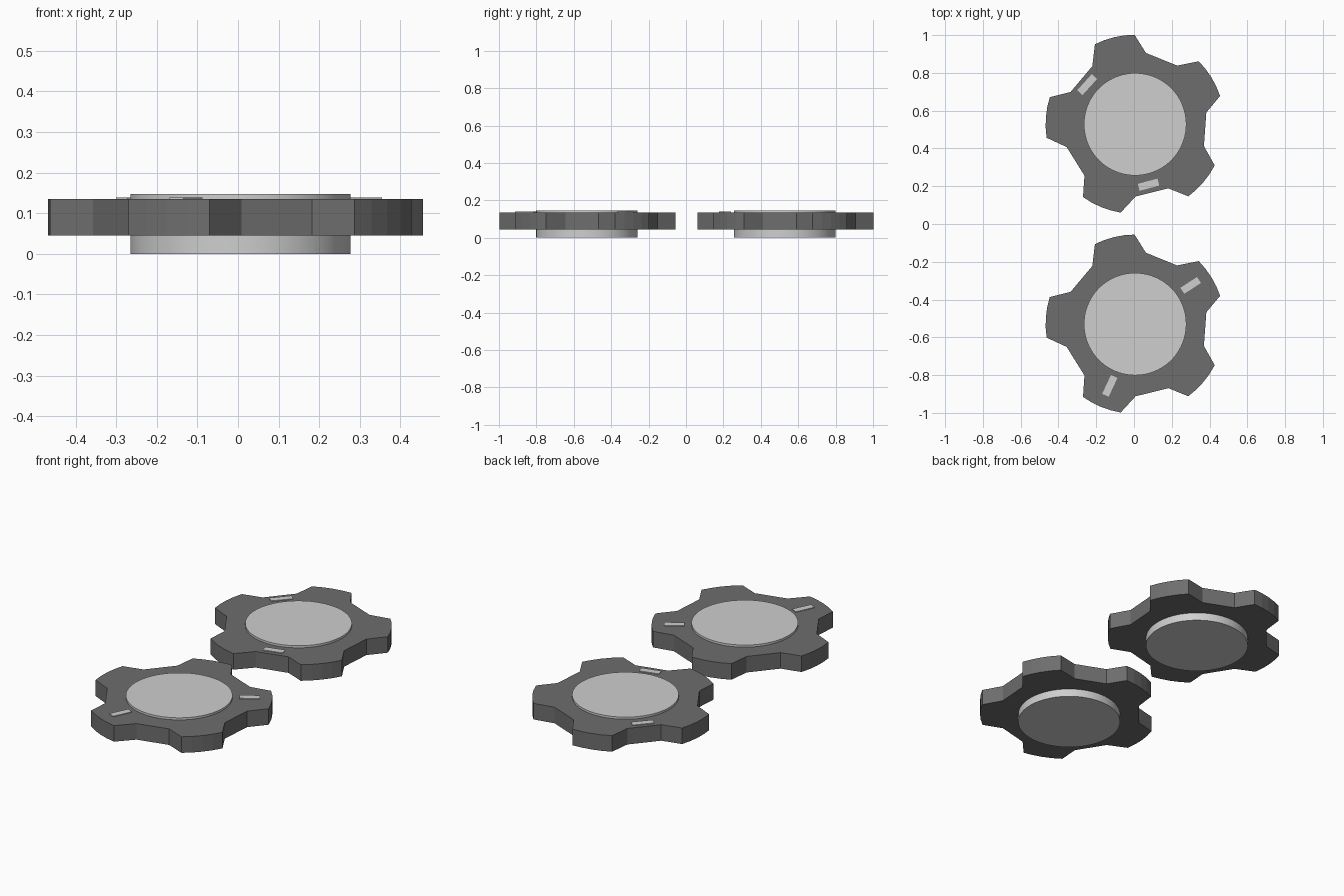
import bpy, bmesh, math

if "Cube" in bpy.data.objects:
    bpy.data.objects.remove(bpy.data.objects["Cube"])


def material(name, v):
    m = bpy.data.materials.new(name)
    m.diffuse_color = (v, v, v, 1)
    m.use_nodes = True
    m.node_tree.nodes["Principled BSDF"].inputs["Base Color"].default_value = m.diffuse_color
    return m


DARK = material("dark grey", 0.155)
LIGHT = material("light grey", 0.62)


def prism(name, pts, z0, z1, mat):
    bm = bmesh.new()
    face = bm.faces.new([bm.verts.new((x, y, z0)) for x, y in pts])
    ext = bmesh.ops.extrude_face_region(bm, geom=[face])
    for v in ext["geom"]:
        if isinstance(v, bmesh.types.BMVert):
            v.co.z = z1
    bmesh.ops.recalc_face_normals(bm, faces=bm.faces)
    me = bpy.data.meshes.new(name)
    bm.to_mesh(me)
    bm.free()
    me.materials.append(mat)
    ob = bpy.data.objects.new(name, me)
    bpy.context.collection.objects.link(ob)
    return ob


def polar(cx, cy, r, deg):
    a = math.radians(deg)
    return cx + r * math.cos(a), cy + r * math.sin(a)


def cog(name, cx, cy, dashes):
    # five-toothed ring body: arced tooth tip, then straight valley
    pts = []
    for k in range(5):
        base = 18.4 + 72 * k
        pts += [polar(cx, cy, 0.474, base + 26.3 * i / 4) for i in range(5)]
        pts += [polar(cx, cy, 0.382, base + 36), polar(cx, cy, 0.382, base + 63)]
    prism(name + "_body", pts, 0.045, 0.135, DARK)

    # round core passing through the body
    core = prism(name + "_core", [polar(cx, cy, 0.271, i * 3.75) for i in range(96)],
                 0, 0.147, LIGHT)
    for p in core.data.polygons:
        p.use_smooth = len(p.vertices) == 4
    for e in core.data.edges:
        z = [core.data.vertices[i].co.z for i in e.vertices]
        e.use_edge_sharp = abs(z[0] - z[1]) < 1e-6

    # small raised marks on the top face
    for i, (x, y, length, deg) in enumerate(dashes):
        a = math.radians(deg)
        c, s = math.cos(a), math.sin(a)
        box = [(x + u * c - v * s, y + u * s + v * c)
               for u, v in ((-length / 2, -0.019), (length / 2, -0.019),
                            (length / 2, 0.019), (-length / 2, 0.019))]
        prism(f"{name}_mark_{i + 1}", box, 0.132, 0.139, LIGHT)


cog("back_cog", 0.006, 0.528, [(-0.248, 0.738, 0.115, 48), (0.077, 0.208, 0.108, 15)])
cog("front_cog", 0.006, -0.530, [(0.300, -0.325, 0.105, 33), (-0.128, -0.857, 0.11, 65)])
